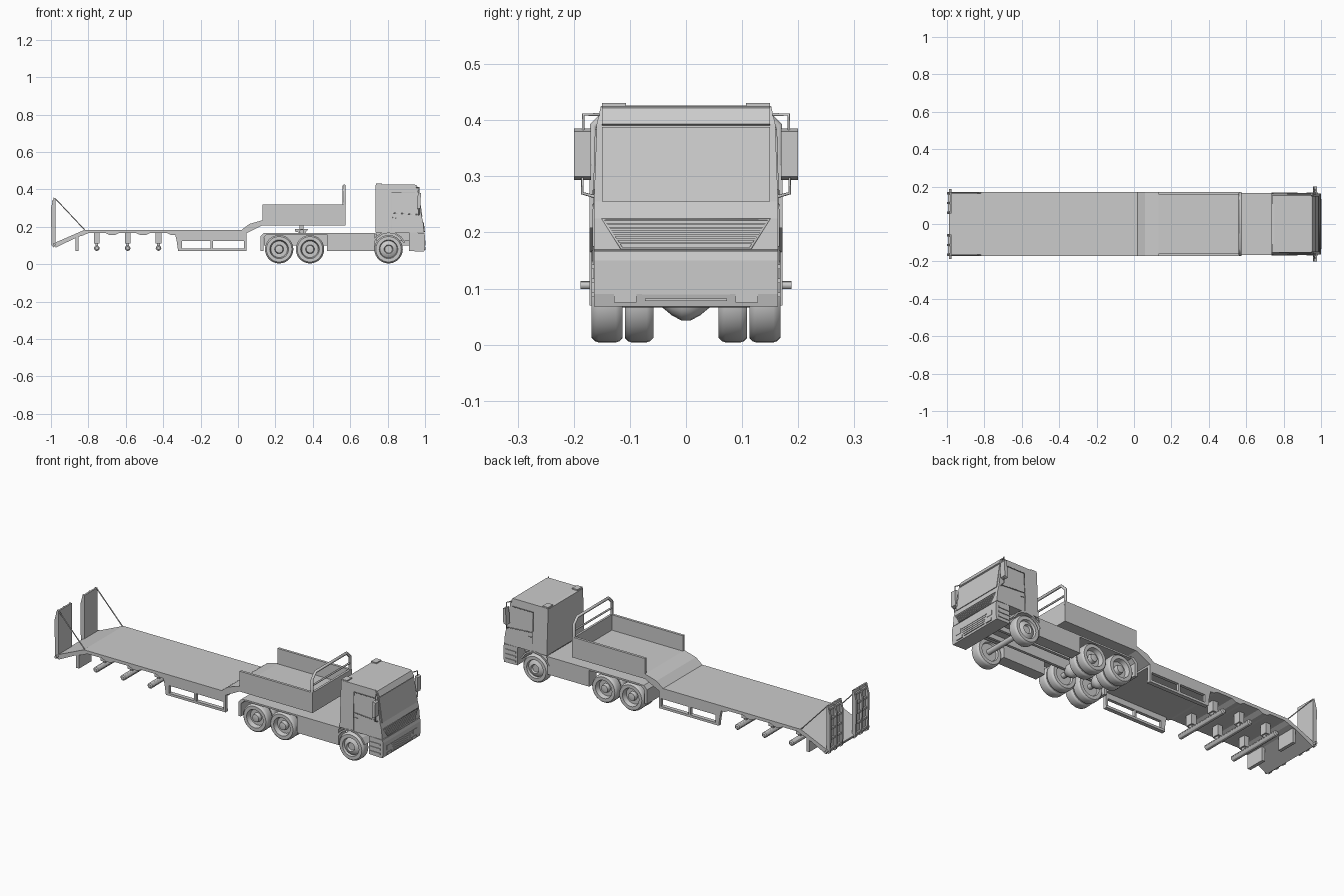
import bpy, bmesh
from math import pi, cos, sin
from mathutils import Vector


def finish(name, bm, smooth=False):
    bmesh.ops.recalc_face_normals(bm, faces=bm.faces)
    me = bpy.data.meshes.new(name)
    bm.to_mesh(me)
    bm.free()
    ob = bpy.data.objects.new(name, me)
    bpy.context.collection.objects.link(ob)
    if smooth:
        bpy.ops.object.select_all(action='DESELECT')
        ob.select_set(True)
        bpy.context.view_layer.objects.active = ob
        bpy.ops.object.shade_smooth_by_angle()
    return ob


def prism(name, pts, lo, hi, taper=None):
    """Extrude an x-z outline along y; taper scales y by height."""
    bm = bmesh.new()
    rings = [[bm.verts.new((x, y * (taper(z) if taper else 1), z)) for x, z in pts] for y in (lo, hi)]
    n = len(pts)
    for r in rings:
        bm.faces.new(r)
    for i in range(n):
        j = (i + 1) % n
        bm.faces.new((rings[0][i], rings[0][j], rings[1][j], rings[1][i]))
    return finish(name, bm)


def box(name, x0, x1, y0, y1, z0, z1):
    return prism(name, [(x0, z0), (x1, z0), (x1, z1), (x0, z1)], y0, y1)


def lathe(name, prof, cx, cz, seg=28):
    """Spin (radius, y) points about a y-parallel axis."""
    bm = bmesh.new()
    rings = [[bm.verts.new((cx + r * cos(2 * pi * k / seg), y, cz + r * sin(2 * pi * k / seg)))
              for k in range(seg)] for r, y in prof]
    for a, b in zip(rings, rings[1:]):
        for k in range(seg):
            m = (k + 1) % seg
            bm.faces.new((a[k], a[m], b[m], b[k]))
    bm.faces.new(rings[0])
    bm.faces.new(rings[-1])
    return finish(name, bm, True)


def tube(name, pts, r, closed=False):
    cu = bpy.data.curves.new(name, 'CURVE')
    cu.dimensions = '3D'
    cu.bevel_depth = r
    cu.bevel_resolution = 1
    cu.use_fill_caps = True
    sp = cu.splines.new('POLY')
    sp.points.add(len(pts) - 1)
    for p, q in zip(sp.points, pts):
        p.co = (*q, 1)
    sp.use_cyclic_u = closed
    ob = bpy.data.objects.new(name, cu)
    bpy.context.collection.objects.link(ob)
    return ob


SIDES = ((-1, "right"), (1, "left"))
AXLES = (-0.755, -0.59, -0.425)
W = 0.172

# Trailer bed: rear slope, arched low deck and raised neck
top = [(-0.985, 0.112), (-0.82, 0.184), (0.02, 0.184), (0.06, 0.215), (0.13, 0.235), (0.575, 0.235)]
under = [(0.575, 0.208), (0.13, 0.208), (0.045, 0.165), (0.045, 0.155)]
for ax in reversed(AXLES):
    under += [(ax + 0.07, 0.155), (ax + 0.045, 0.167), (ax - 0.045, 0.167), (ax - 0.07, 0.155)]
under += [(-0.86, 0.145), (-0.975, 0.088)]
prism("trailer_bed", top + under, -W, W)

# Cargo boards and front hoop
box("front_board", 0.563, 0.575, -W, W, 0.208, 0.32)
hoop = [(-0.165, 0.3), (-0.165, 0.39), (-0.135, 0.42), (0.135, 0.42), (0.165, 0.39), (0.165, 0.3)]
tube("front_hoop", [(0.568, y, z) for y, z in hoop], 0.008)
tube("hoop_bar", [(0.568, -0.165, 0.355), (0.568, 0.165, 0.355)], 0.005)

for s, side in SIDES:
    box(f"side_board_{side}", 0.13, 0.575, s * 0.158, s * W, 0.208, 0.32)
    # Side guard frame under the low deck
    prism(f"skirt_{side}", [(-0.335, 0.156), (0.045, 0.156), (0.045, 0.125), (-0.328, 0.125)], s * 0.155, s * W)
    prism(f"skirt_rear_post_{side}", [(-0.328, 0.125), (-0.3, 0.125), (-0.3, 0.07), (-0.32, 0.07)], s * 0.155, s * W)
    box(f"skirt_mid_post_{side}", -0.147, -0.135, s * 0.155, s * W, 0.07, 0.125)
    box(f"skirt_front_post_{side}", 0.033, 0.045, s * 0.155, s * W, 0.07, 0.125)
    box(f"skirt_rail_{side}", -0.32, 0.045, s * 0.15, s * W, 0.07, 0.083)
    box(f"trailer_flap_{side}", -0.87, -0.852, s * 0.06, s * 0.168, 0.07, 0.15)
    # Folded loading ramp with frame, ribs, hinge and stay
    box(f"ramp_plate_{side}", -0.985, -0.976, s * 0.055, s * 0.17, 0.095, 0.355)
    for i, y in enumerate((0.06, 0.112, 0.165)):
        prism(f"ramp_rib_{side}_{i}", [(-0.985, 0.09), (-0.997, 0.1), (-1.0, 0.3), (-0.985, 0.358)],
              s * (y - 0.006), s * (y + 0.006))
    for i in range(5):
        z = 0.11 + i * 0.055
        box(f"ramp_cross_{side}_{i}", -0.994, -0.985, s * 0.06, s * 0.165, z, z + 0.01)
    tube(f"ramp_stay_{side}", [(-0.976, s * 0.165, 0.35), (-0.82, s * 0.165, 0.184)], 0.003)
    # Hangers for the trailer axles
    for i, ax in enumerate(AXLES):
        box(f"hanger_{side}_{i}", ax - 0.015, ax + 0.015, s * 0.06, s * 0.1, 0.11, 0.168)
        box(f"hanger_pin_{side}_{i}", ax - 0.007, ax + 0.007, s * 0.07, s * 0.09, 0.08, 0.11)
lathe("ramp_hinge", [(0.007, -0.188), (0.007, 0.188)], -0.982, 0.106, 12)
for i, ax in enumerate(AXLES):
    lathe(f"trailer_axle_{i}", [(0.009, -0.165), (0.015, -0.16), (0.015, 0.16), (0.009, 0.165)], ax, 0.086, 12)

# Tractor chassis
box("chassis_cover", 0.14, 0.735, -0.165, 0.165, 0.159, 0.168)
for s, side in SIDES:
    box(f"chassis_rail_{side}", 0.14, 0.95, s * 0.035, s * 0.05, 0.1, 0.16)
    box(f"side_tank_{side}", 0.475, 0.73, s * 0.1, s * 0.165, 0.07, 0.16)
    prism(f"rear_mudguard_{side}", [(0.12, 0.07), (0.135, 0.07), (0.135, 0.14), (0.155, 0.159), (0.165, 0.168),
                                    (0.14, 0.168), (0.12, 0.148)], s * 0.06, s * 0.168)
prism("coupling_plate", [(0.305, 0.175), (0.33, 0.168), (0.36, 0.168), (0.375, 0.187), (0.305, 0.187)], -0.07, 0.07)
lathe("coupling_support", [(0.012, -0.09), (0.012, 0.09)], 0.34, 0.175, 12)
box("king_pin", 0.33, 0.35, -0.01, 0.01, 0.185, 0.21)


def wheel(name, cx, y0, y1, dished):
    d = 1 if y1 > y0 else -1
    hub = ([(0.044, y1 - d * 0.025), (0.024, y1 - d * 0.025), (0.02, y1 - d * 0.006), (0.01, y1 - d * 0.004)] if dished
           else [(0.046, y1 - d * 0.012), (0.032, y1 - d * 0.002), (0.024, y1), (0.02, y1 - d * 0.01), (0.008, y1 - d * 0.01)])
    lathe(name, [(0.02, y0 + d * 0.01), (0.046, y0 + d * 0.01), (0.05, y0), (0.068, y0), (0.074, y0 + d * 0.006),
                 (0.076, y0 + d * 0.012), (0.076, y1 - d * 0.012), (0.074, y1 - d * 0.006), (0.068, y1),
                 (0.05, y1)] + hub, cx, 0.08)


# Wheels, axles and differentials
for s, side in SIDES:
    wheel(f"front_wheel_{side}", 0.805, s * 0.113, s * 0.168, False)
    for i, cx in enumerate((0.22, 0.385)):
        wheel(f"rear_outer_wheel_{side}_{i}", cx, s * 0.114, s * 0.168, True)
        wheel(f"rear_inner_wheel_{side}_{i}", cx, s * 0.058, s * 0.109, True)
for i, cx in enumerate((0.22, 0.385, 0.805)):
    lathe(f"tractor_axle_{i}", [(0.014, -0.15), (0.014, 0.15)], cx, 0.08, 16)
    if i < 2:
        lathe(f"differential_{i}", [(0.014, -0.042), (0.028, -0.025), (0.037, -0.008), (0.037, 0.008),
                                    (0.028, 0.025), (0.014, 0.042)], cx, 0.08, 20)

# Cab shell with narrowing roof
prism("cab_shell", [(0.735, 0.17), (0.735, 0.422), (0.75, 0.425), (0.945, 0.425), (0.962, 0.393), (0.982, 0.255),
                    (0.99, 0.225), (0.995, 0.17)], -0.164, 0.164,
      lambda z: 1 if z < 0.3 else (0.97 if z < 0.4 else 0.925))
prism("windscreen", [(0.963, 0.388), (0.966, 0.388), (0.986, 0.255), (0.982, 0.255)], -0.15, 0.15)
prism("sun_visor", [(0.945, 0.425), (0.955, 0.422), (0.97, 0.393), (0.962, 0.39)], -0.15, 0.15)
prism("bumper", [(0.915, 0.07), (0.995, 0.068), (1.0, 0.09), (1.0, 0.15), (0.996, 0.167), (0.915, 0.17)], -0.164, 0.164)
box("cab_floor", 0.74, 0.92, -0.1, 0.1, 0.125, 0.17)

# Upper and lower grilles
tube("grille_frame", [(0.991, -0.148, 0.223), (0.991, 0.148, 0.223), (0.996, 0.115, 0.172), (0.996, -0.115, 0.172)],
     0.003, True)
for i in range(6):
    z, hw = 0.179 + i * 0.007, 0.119 + i * 0.0045
    box(f"grille_slat_{i}", 0.985, 0.9975 - i * 0.0007, -hw, hw, z, z + 0.003)
for i in range(5):
    z, hw = 0.078 + i * 0.011, 0.073 + i * 0.005
    box(f"bumper_slat_{i}", 0.99, 1.002, -hw, hw, z, z + 0.004)

for s, side in SIDES:
    # Lights, steps, roof intakes
    box(f"headlight_{side}", 0.99, 1.002, s * 0.097, s * 0.133, 0.103, 0.127)
    box(f"fog_light_{side}", 0.99, 1.002, s * 0.088, s * 0.128, 0.075, 0.09)
    for i, z in enumerate((0.085, 0.11, 0.135)):
        box(f"cab_step_{side}_{i}", 0.922, 0.985, s * 0.16, s * 0.168, z, z + 0.008)
    box(f"roof_intake_{side}", 0.737, 0.77, s * 0.107, s * 0.15, 0.42, 0.431)
    # Wheel arch over the front wheel
    arch = [(0.805 + r * cos(a * pi / 8), 0.08 + r * sin(a * pi / 8))
            for r, seq in ((0.096, range(1, 8)), (0.087, range(7, 0, -1))) for a in seq]
    prism(f"front_arch_{side}", arch, s * 0.1, s * 0.166)
    # Door window, seams and handle
    wy, wt = s * 0.1645, s * 0.1605
    for n, pts in (("window_sill", [(0.82, wy, 0.275), (0.965, wy, 0.265)]),
                   ("window_top", [(0.82, wt, 0.385), (0.945, wt, 0.385)]),
                   ("door_seam", [(0.82, wt, 0.385), (0.82, wy, 0.24), (0.82, wy, 0.175)]),
                   ("door_handle", [(0.825, wy, 0.25), (0.845, wy, 0.247)])):
        tube(f"{n}_{side}", pts, 0.002)
    # Mirror housing and bracket
    prism(f"mirror_{side}", [(0.957, 0.293), (0.975, 0.3), (0.978, 0.38), (0.962, 0.385)], s * 0.169, s * 0.2)
    tube(f"mirror_bracket_{side}", [(0.955, s * 0.155, 0.41), (0.967, s * 0.183, 0.41), (0.967, s * 0.185, 0.27),
                                    (0.967, s * 0.16, 0.263)], 0.003)
